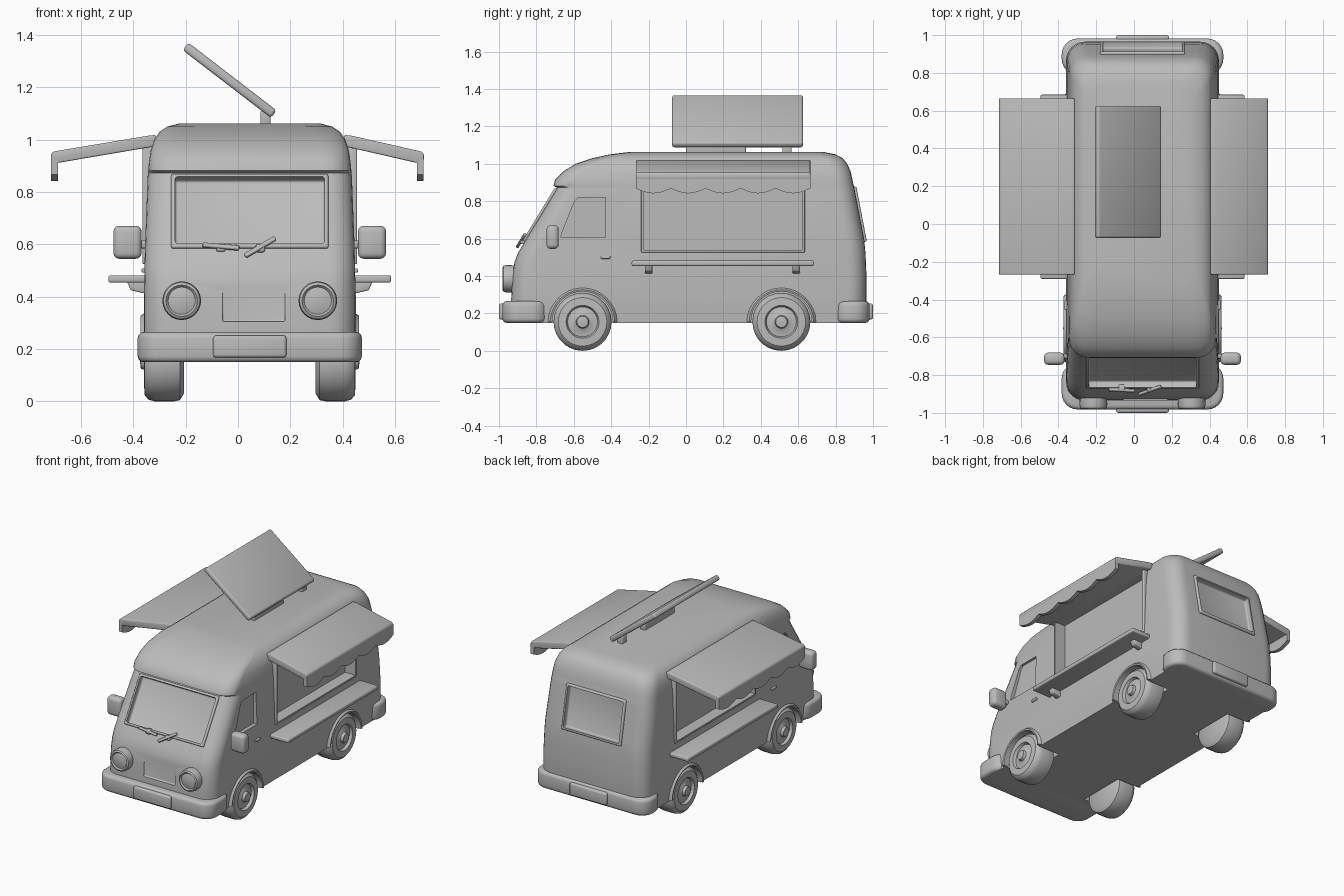
import bpy, bmesh, math
from mathutils import Matrix, Vector

if "Cube" in bpy.data.objects:
    bpy.data.objects.remove(bpy.data.objects["Cube"])

CX = 0.045  # centre line of the van (the left awning is longer)
grey = bpy.data.materials.new("plain grey")
grey.diffuse_color = (0.5, 0.5, 0.5, 1)
grey.use_nodes = True
grey.node_tree.nodes["Principled BSDF"].inputs["Base Color"].default_value = grey.diffuse_color


def finish(name, bm, bevel=0.0, segs=3):
    bmesh.ops.recalc_face_normals(bm, faces=bm.faces)
    if bevel:
        edges = [e for e in bm.edges if e.calc_face_angle(0) > 0.6]
        bmesh.ops.bevel(bm, geom=edges, offset=bevel, segments=segs, profile=0.5,
                        affect='EDGES', clamp_overlap=True)
    me = bpy.data.meshes.new(name)
    bm.to_mesh(me)
    bm.free()
    me.materials.append(grey)
    ob = bpy.data.objects.new(name, me)
    bpy.context.collection.objects.link(ob)
    return ob


def loft(name, rings, bevel=0.0, closed=False):
    """Skin a list of equal-length closed rings; cap the ends unless closed."""
    bm = bmesh.new()
    vs = [[bm.verts.new(p) for p in ring] for ring in rings]
    n = len(rings[0])
    pairs = list(zip(vs, vs[1:])) + ([(vs[-1], vs[0])] if closed else [])
    for a, b in pairs:
        for i in range(n):
            j = (i + 1) % n
            bm.faces.new((a[i], a[j], b[j], b[i]))
    if not closed:
        bm.faces.new(vs[0][::-1])
        bm.faces.new(vs[-1])
    return finish(name, bm, bevel)


def prism(name, pts, axis, a, b, bevel=0.0):
    put = {'x': lambda p, t: (t, p[0], p[1]),
           'y': lambda p, t: (p[0], t, p[1]),
           'z': lambda p, t: (p[0], p[1], t)}[axis]
    return loft(name, [[put(p, t) for p in pts] for t in (a, b)], bevel)


def box(name, centre, size, bevel=0.0, rot=None):
    bm = bmesh.new()
    bmesh.ops.create_cube(bm, size=1, matrix=Matrix.Diagonal((*size, 1)))
    ob = finish(name, bm, bevel)
    m = Matrix.Translation(centre)
    if rot:
        m = m @ Matrix.Rotation(rot[1], 4, rot[0])
    ob.data.transform(m)
    return ob


def lathe(name, profile, centre, direction, segs=28):
    """Turn (radius, offset) points about a direction; ends sit on the axis."""
    bm = bmesh.new()
    rings = [[bm.verts.new((r * math.cos(k * math.tau / segs), r * math.sin(k * math.tau / segs), d))
              for k in range(segs)] for r, d in profile]
    for a, b in zip(rings, rings[1:]):
        for i in range(segs):
            j = (i + 1) % segs
            bm.faces.new((a[i], a[j], b[j], b[i]))
    bm.faces.new(rings[0][::-1])
    bm.faces.new(rings[-1])
    ob = finish(name, bm)
    rot = Vector(direction).to_track_quat('Z', 'Y').to_matrix().to_4x4()
    ob.data.transform(Matrix.Translation(centre) @ rot)
    return ob


def cut(cutter, *targets):
    cutter.hide_render = True
    for ob in targets:
        mod = ob.modifiers.new("cut", 'BOOLEAN')
        mod.operation, mod.solver, mod.object = 'DIFFERENCE', 'EXACT', cutter
        bpy.context.view_layer.objects.active = ob
        bpy.ops.object.modifier_apply(modifier=mod.name)
    bpy.data.objects.remove(cutter, do_unlink=True)


def round_rect(hw, y0, y1, r, n=7):
    pts = []
    for x, y, start in ((hw - r, y1 - r, 0), (r - hw, y1 - r, 90), (r - hw, y0 + r, 180), (hw - r, y0 + r, 270)):
        for k in range(n):
            a = math.radians(start + 90 * k / (n - 1))
            pts.append((CX + x + r * math.cos(a), y + r * math.sin(a)))
    return pts


# Body shell: height, half width, front y, back y
levels = [(0.15, 0.398, -0.93, 0.955), (0.27, 0.405, -0.935, 0.965), (0.40, 0.405, -0.928, 0.965),
          (0.47, 0.403, -0.918, 0.962), (0.52, 0.402, -0.90, 0.96), (0.60, 0.40, -0.853, 0.952),
          (0.86, 0.39, -0.695, 0.902), (0.872, 0.388, -0.69, 0.9), (0.882, 0.388, -0.708, 0.897),
          (0.915, 0.385, -0.70, 0.89), (0.96, 0.378, -0.655, 0.88), (1.0, 0.365, -0.59, 0.862),
          (1.03, 0.345, -0.50, 0.838), (1.05, 0.315, -0.41, 0.80), (1.062, 0.27, -0.31, 0.74)]
body = loft("van_body", [[(x, y, z) for x, y in round_rect(hw, f, b, 0.10)] for z, hw, f, b in levels])

# Windscreen and rear window: raised frame around a shallow recess
for name, y, z, w, h, tilt in (("windscreen", -0.777, 0.725, 0.57, 0.30, math.radians(-31.3)),
                               ("rear_window", 0.927, 0.73, 0.42, 0.27, math.radians(10.9))):
    frame = box(name + "_frame", (CX, y, z), (w + 0.03, 0.024, h + 0.03), 0.008, ('X', tilt))
    cut(box("cutter", (CX, y, z), (w, 0.05, h), 0.01, ('X', tilt)), frame, body)

# Shallow front panel
cut(box("cutter", (CX + 0.015, -0.94, 0.385), (0.24, 0.035, 0.16), 0.008), body)

for s, side in ((-1, "left"), (1, "right")):
    def X(d):
        return CX + s * d

    # Serving hatch with frame
    frame = box(side + "_hatch_frame", (X(0.39), 0.198, 0.755), (0.04, 0.875, 0.46), 0.006)
    cut(box("cutter", (X(0.40), 0.198, 0.755), (0.14, 0.845, 0.43)), frame, body)

    # Cab door window
    cut(prism("cutter", [(-0.67, 0.605), (-0.66, 0.64), (-0.595, 0.80), (-0.575, 0.82), (-0.43, 0.82), (-0.43, 0.605)],
              'x', X(0.375), X(0.45)), body)
    box(side + "_door_handle", (X(0.405), -0.43, 0.50), (0.016, 0.05, 0.016), 0.005)

    # Wheels, wheel wells and arches
    for y, end in ((-0.553, "front"), (0.51, "rear")):
        out = (s, 0, 0)
        cut(lathe("cutter", [(0.165, 0.24), (0.165, 0.6)], (CX, y, 0.155), out, 32), body)
        lathe(f"{end}_{side}_wheel",
              [(0.001, -0.15), (0.125, -0.15), (0.15, -0.135), (0.155, -0.11), (0.155, -0.04), (0.148, -0.015),
               (0.13, 0), (0.088, 0.002), (0.08, -0.016), (0.055, -0.014), (0.035, -0.004), (0.03, 0.014),
               (0.001, 0.018)], (X(0.402), y, 0.155), out)
        rings = []
        for k in range(17):
            a = math.pi * k / 16
            rings.append([(X(d), y + r * math.cos(a), 0.155 + r * math.sin(a))
                          for r, d in ((0.162, 0.38), (0.162, 0.415), (0.172, 0.418), (0.185, 0.40), (0.185, 0.38))])
        loft(f"{end}_{side}_wheel_arch", rings)

    # Awning with scalloped flap
    o = 0.76 if s < 0 else 0.665
    prism(side + "_awning", [(X(0.36), 1.018), (X(0.39), 1.015), (X(o - 0.01), 0.955), (X(o), 0.945),
                             (X(o), 0.92), (X(o - 0.03), 0.912), (X(0.36), 0.975)], 'y', -0.268, 0.665, 0.006)
    edge = [(-0.268 + 0.933 * i / 50, 0.868 - 0.026 * abs(math.sin(math.pi * 5 * i / 50))) for i in range(51)]
    prism(side + "_awning_flap", [(0.665, 0.94), (-0.268, 0.94)] + edge, 'x', X(o - 0.027), X(o - 0.001))

    # Serving shelf with brackets
    box(side + "_shelf", (X(0.455), 0.197, 0.468), (0.17, 0.975, 0.028), 0.008)
    for y in (-0.20, 0.59):
        prism(side + "_shelf_bracket", [(X(0.39), 0.46), (X(0.47), 0.46), (X(0.455), 0.425), (X(0.39), 0.41)],
              'y', y - 0.02, y + 0.02, 0.006)

    # Wing mirror and arm
    box(side + "_mirror", (X(0.467), -0.713, 0.608), (0.108, 0.065, 0.126), 0.022)
    box(side + "_mirror_arm", (X(0.405), -0.70, 0.60), (0.06, 0.025, 0.03), 0.008)

    # Headlight
    lathe(side + "_headlight", [(0.07, -0.03), (0.074, 0.03), (0.07, 0.05), (0.06, 0.056), (0.052, 0.047),
                                (0.03, 0.053), (0.001, 0.055)], (X(0.26), -0.925, 0.385), (0, -1, 0), 24)

# Bumpers with raised centre plates
for name, y0, y1, py in (("front_bumper", -0.982, -0.735, -0.96), ("rear_bumper", 0.79, 0.982, 0.96)):
    prism(name, round_rect(0.428, y0, y1, 0.085), 'z', 0.15, 0.265, 0.022)
    box(name + "_plate", (CX, py, 0.21), (0.28, 0.08, 0.085), 0.012)

# Wipers on the windscreen
for x, z, length, ang in ((-0.065, 0.592, 0.14, 0.1), (0.085, 0.59, 0.14, -0.6)):
    y = -0.853 + (z - 0.60) * 0.608 - 0.022
    wiper = box("wiper", (0, 0, 0), (length, 0.016, 0.018), 0.005, ('Y', ang))
    wiper.data.transform(Matrix.Translation((x, y, z)) @ Matrix.Rotation(math.radians(-31.3), 4, 'X'))
    box("wiper_pivot", (x, y + 0.012, z - 0.005), (0.035, 0.035, 0.03), 0.008)

# Tilted roof sign board on its hinge
box("roof_board", (-0.032, 0.276, 1.227), (0.425, 0.70, 0.036), 0.012, ('Y', math.radians(37.5)))
for y, w in ((0.16, 0.32), (0.54, 0.05)):
    box("roof_board_hinge", (0.105, y, 1.08), (0.04, w, 0.06), 0.008)

# Smooth shading that keeps hard edges
bpy.ops.object.select_all(action='DESELECT')
for ob in bpy.context.scene.objects:
    ob.select_set(True)
bpy.context.view_layer.objects.active = body
bpy.ops.object.shade_smooth_by_angle(angle=math.radians(35))
